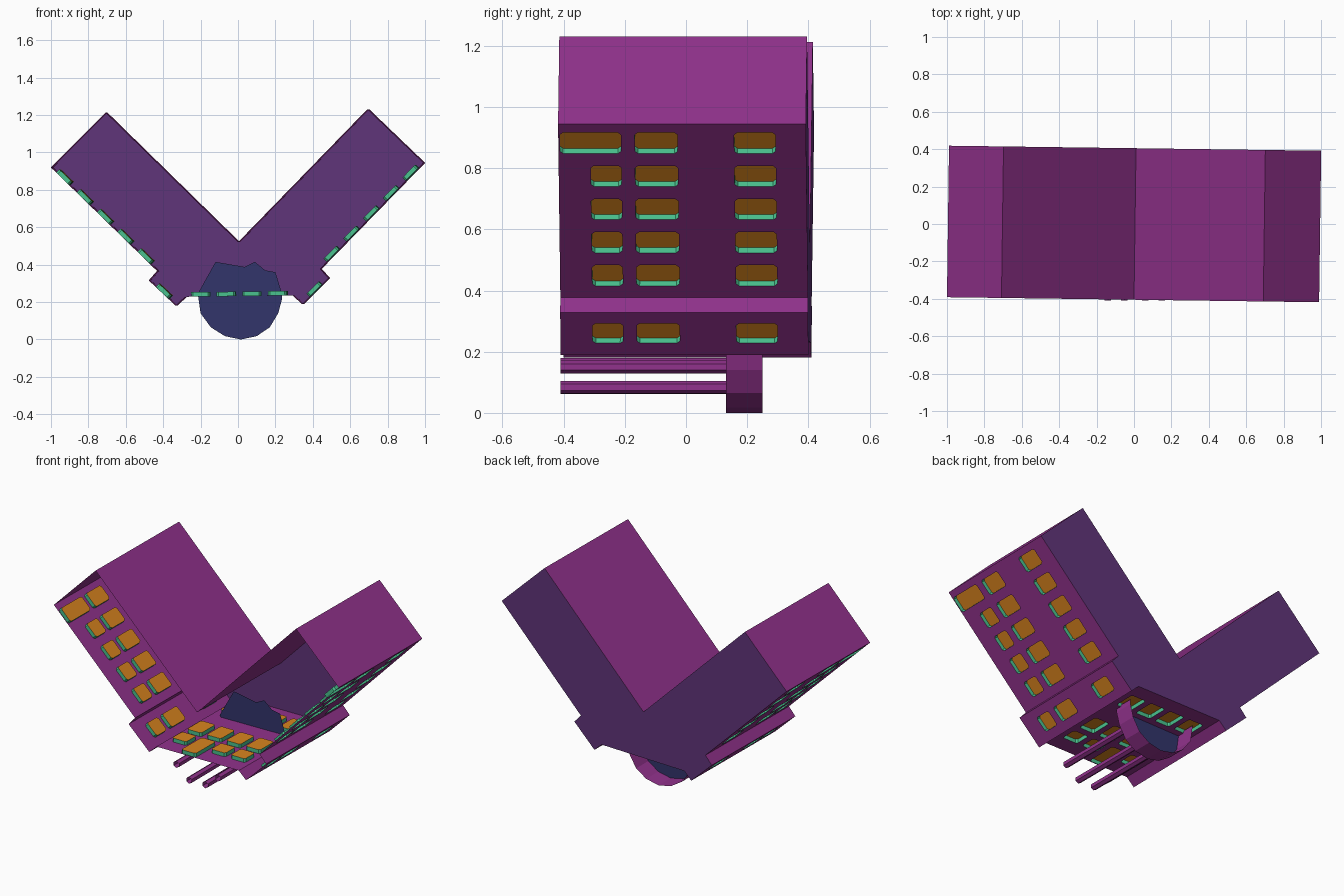
import bpy, bmesh, math
from mathutils import Vector, Matrix

if "Cube" in bpy.data.objects:
    bpy.data.objects.remove(bpy.data.objects["Cube"])


def material(name, srgb):
    m = bpy.data.materials.new(name)
    m.diffuse_color = [((c + 0.055) / 1.055) ** 2.4 for c in srgb] + [1.0]
    m.use_nodes = True
    m.node_tree.nodes["Principled BSDF"].inputs["Base Color"].default_value = m.diffuse_color
    return m


PURPLE = material("purple_wall", (0.57, 0.195, 0.55))
VIOLET = material("violet_back", (0.375, 0.205, 0.475))
NAVY = material("navy_disc", (0.195, 0.205, 0.42))
ORANGE = material("orange_pane", (0.85, 0.52, 0.12))
GREEN = material("green_reveal", (0.29, 0.76, 0.56))

# the building leans very slightly about two axes
LEAN = (Matrix.Translation((0.012, 0, 0)) @ Matrix.Rotation(-0.0135, 4, 'Z')
        @ Matrix.Rotation(-0.0125, 4, 'Y'))
DEPTH = 0.405
RECESS = 0.024


def finish(bm, name, mats, matrix=None):
    bmesh.ops.remove_doubles(bm, verts=bm.verts, dist=1e-5)
    bmesh.ops.recalc_face_normals(bm, faces=bm.faces)
    me = bpy.data.meshes.new(name)
    bm.to_mesh(me)
    bm.free()
    for m in mats:
        me.materials.append(m)
    ob = bpy.data.objects.new(name, me)
    bpy.context.collection.objects.link(ob)
    if matrix:
        ob.matrix_world = matrix
    return ob


def face(bm, pts, mat=0):
    f = bm.faces.new([bm.verts.new(p) for p in pts])
    f.material_index = mat


shell = bmesh.new()
glazing = bmesh.new()


def wall(p0, p1, inner, windows=()):
    """Wall along profile edge p0-p1 with recessed windows (t0, t1, y0, y1)."""
    a, d = Vector((p0[0], 0, p0[1])), Vector((p1[0] - p0[0], 0, p1[1] - p0[1]))
    length = d.length
    n = Vector((inner[0], 0, inner[1])).normalized() * RECESS
    at = lambda t, y: a + d * t + Vector((0, y, 0))
    ts = sorted({0, 1, *[t for w in windows for t in w[:2]]})
    ys = sorted({-DEPTH, DEPTH, *[y for w in windows for y in w[2:]]})
    for t0, t1 in zip(ts, ts[1:]):
        for y0, y1 in zip(ys, ys[1:]):
            tm, ym = (t0 + t1) / 2, (y0 + y1) / 2
            if not any(w[0] < tm < w[1] and w[2] < ym < w[3] for w in windows):
                face(shell, [at(t0, y0), at(t1, y0), at(t1, y1), at(t0, y1)])
    for t0, t1, y0, y1 in windows:
        c = 0.01
        k = c / length
        ring = []
        for t, y, st, sy, flip in ((t0, y0, 1, 1, 0), (t1, y0, -1, 1, 1),
                                   (t1, y1, -1, -1, 0), (t0, y1, 1, -1, 1)):
            pair = [at(t, y + sy * c), at(t + st * k, y)]
            if flip:
                pair.reverse()
            face(shell, [at(t, y)] + pair)          # clipped corner
            ring += pair
        for p, q in zip(ring, ring[1:] + ring[:1]):  # reveal
            face(glazing, [p, q, q + n, p + n], 1)
        face(glazing, [p + n for p in ring], 0)      # pane


# right half of the V-shaped profile, from the valley to the underside
half = [(0, 0.52), (0.70, 1.222), (0.995, 0.932), (0.435, 0.372),
        (0.48, 0.322), (0.338, 0.185), (0.288, 0.232)]
columns = [(-0.30, -0.20), (-0.155, -0.015), (0.17, 0.305)]


def row(za, zb, z0, z1, wide=False):
    t0, t1 = (za - z1) / (za - zb), (za - z0) / (za - zb)
    cols = ([(-0.40, -0.20)] if wide else columns[:1]) + columns[1:]
    return [(t0, t1, *c) for c in cols]


wing_windows = []
for k in range(5):
    z = 0.837 - 0.107 * k
    wing_windows += row(0.932, 0.372, z, z + 0.067, wide=(k == 0))
lip_windows = row(0.322, 0.185, 0.223, 0.287)

for s in (1, -1):
    pts = [(s * x, z) for x, z in half]
    for i, (p, q) in enumerate(zip(pts, pts[1:])):
        wall(p, q, (-s, 1), wing_windows if i == 2 else lip_windows if i == 4 else ())

# underside with four rows of windows
xl, xr = -half[-1][0], half[-1][0]
under = []
for cx in (-0.205, -0.068, 0.068, 0.205):
    t0, t1 = (cx - 0.05 - xl) / (xr - xl), (cx + 0.05 - xl) / (xr - xl)
    cols = ([(-0.40, -0.20)] if cx == -0.068 else columns[:1]) + columns[1:]
    under += [(t0, t1, *c) for c in cols]
wall((xl, half[-1][1]), (xr, half[-1][1]), (0, 1), under)

finish(shell, "building_walls", [PURPLE], LEAN)
finish(glazing, "windows", [ORANGE, GREEN], LEAN)

# back wall (the front is open)
bm = bmesh.new()
outline = half + [(-x, z) for x, z in reversed(half[1:])]
face(bm, [(x, DEPTH, z) for x, z in outline])
finish(bm, "back_wall", [VIOLET], LEAN)

# round tub under the building: navy face, purple rim, open at the back
arc = [(0.235, 0.245), (0.235, 0.215), (0.215, 0.14), (0.17, 0.065), (0.10, 0.018),
       (0.015, 0.0), (-0.07, 0.018), (-0.145, 0.065), (-0.20, 0.14), (-0.215, 0.245)]
top = [(-0.12, 0.415), (0.035, 0.388), (0.09, 0.415), (0.145, 0.37), (0.20, 0.36)]
bm = bmesh.new()
face(bm, [(x, 0.13, z) for x, z in arc + top])
finish(bm, "tub_face", [NAVY])
bm = bmesh.new()
for (x0, z0), (x1, z1) in zip(arc, arc[1:]):
    face(bm, [(x0, 0.13, z0), (x1, 0.13, z1), (x1, 0.25, z1), (x0, 0.25, z0)])
finish(bm, "tub_rim", [PURPLE])

# four open pipes running forward from the tub
for i, (x, z) in enumerate([(-0.14, 0.158), (-0.052, 0.082), (0.06, 0.084), (0.148, 0.15)]):
    bm = bmesh.new()
    bmesh.ops.create_cone(bm, cap_ends=False, segments=6, radius1=0.021,
                          radius2=0.021, depth=0.54)
    finish(bm, f"pipe_{i + 1}", [PURPLE],
           Matrix.Translation((x, -0.14, z)) @ Matrix.Rotation(math.pi / 2, 4, 'X'))
